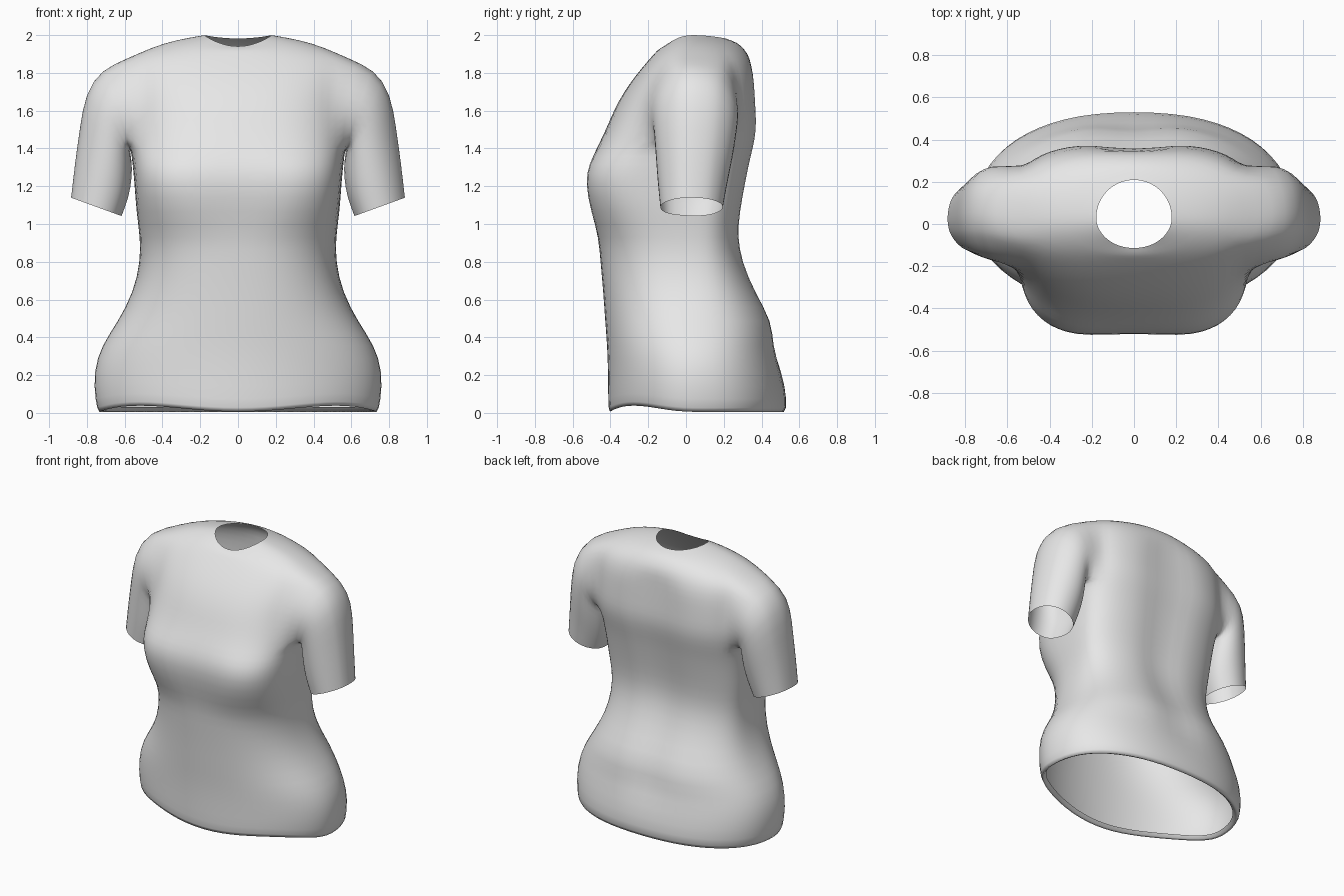
import bpy, bmesh, math

cube = bpy.data.objects.get("Cube")
if cube:
    bpy.data.objects.remove(cube)

fabric = bpy.data.materials.new("light_grey_fabric")
fabric.use_nodes = True
fabric.diffuse_color = (0.8, 0.8, 0.8, 1)
fabric.node_tree.nodes["Principled BSDF"].inputs["Base Color"].default_value = (0.8, 0.8, 0.8, 1)

COLUMNS = 32
MID_Y = 0.03
# Torso sections: height, half width, front y, back y, front and back squareness
SECTIONS = [
    (0.03, 0.71, -0.38, 0.48, 2.0, 2.3),
    (-0.015, 0.74, -0.41, 0.525, 2.0, 2.3),
    (0.06, 0.76, -0.415, 0.54, 2.0, 2.3),
    (0.22, 0.77, -0.415, 0.51, 2.0, 2.3),
    (0.36, 0.725, -0.42, 0.475, 2.1, 2.3),
    (0.48, 0.64, -0.43, 0.475, 2.2, 2.4),
    (0.64, 0.555, -0.44, 0.38, 2.4, 2.5),
    (0.80, 0.52, -0.455, 0.31, 2.5, 2.6),
    (0.93, 0.52, -0.465, 0.285, 2.7, 2.7),
    (1.06, 0.54, -0.515, 0.295, 3.2, 2.8),
    (1.22, 0.55, -0.545, 0.325, 3.8, 2.9),
    (1.32, 0.56, -0.525, 0.345, 3.5, 3.0),
    (1.40, 0.57, -0.475, 0.365, 3.1, 3.1),
    (1.50, 0.58, -0.425, 0.385, 2.8, 3.2),
    (1.60, 0.58, -0.385, 0.38, 2.6, 3.2),
    (1.70, 0.59, -0.33, 0.375, 2.5, 3.0),
    (1.79, 0.60, -0.265, 0.37, 2.4, 2.7),
    (1.875, 0.59, -0.195, 0.345, 2.3, 2.4),
    (1.935, 0.46, -0.165, 0.31, 2.2, 2.2),
    (1.975, 0.33, -0.145, 0.275, 2.0, 2.0),
    (2.00, 0.18, -0.115, 0.21, 2.0, 2.0),
]
ARM_LOW, ARM_HIGH, ARM_HALF = 12, 17, 3
# Sleeve sections: outer x, outer z, inner x, inner z, centre y, half depth
SLEEVE = [
    (0.725, 1.82, 0.57, 1.375, 0.05, 0.235),
    (0.81, 1.695, 0.555, 1.32, 0.05, 0.225),
    (0.84, 1.50, 0.555, 1.24, 0.045, 0.21),
    (0.865, 1.32, 0.57, 1.14, 0.035, 0.19),
    (0.885, 1.14, 0.61, 1.04, 0.03, 0.17),
]


def power(value, exponent):
    return math.copysign(abs(value) ** exponent, value)


def torso_ring(bm, z, half, front, back, front_square, back_square):
    ring = []
    # The collar sits lower at the front
    drop = 0.06 * max(0, min(1, (z - 1.87) / 0.13))
    for j in range(COLUMNS):
        a = 2 * math.pi * j / COLUMNS
        square = back_square if math.sin(a) > 0 else front_square
        x = half * power(math.cos(a), 2 / square)
        s = power(math.sin(a), 2 / square)
        y = MID_Y + s * (back - MID_Y if s > 0 else MID_Y - front)
        # Shallow grooves along the spine and between the breasts
        groove = math.exp(-(x / 0.11) ** 2)
        if s > 0 and 0.3 < z < 1.8:
            y -= 0.035 * groove
        if s < 0 and 1.0 < z < 1.4:
            y += 0.02 * groove
        lower = drop * s * s * (1 if s < 0 else 0.3)
        # The hem lifts a little at the front corners
        if s < 0 and z < 0.1:
            lower -= 0.035 * math.sin(2 * a) ** 2
        ring.append(bm.verts.new((x, y, z - lower)))
    return ring


def bridge(bm, a, b):
    for i in range(len(a)):
        k = (i + 1) % len(a)
        bm.faces.new((a[i], a[k], b[k], b[i]))


def add_sleeve(bm, rings, side):
    # Follow the armhole edge, then carry it out to the cuff
    h = ARM_HALF
    path = [(ARM_HIGH, k) for k in range(-h, h)]
    path += [(r, h) for r in range(ARM_HIGH, ARM_LOW, -1)]
    path += [(ARM_LOW, k) for k in range(h, -h, -1)]
    path += [(r, -h) for r in range(ARM_LOW, ARM_HIGH)]
    loop = [rings[r][(k if side > 0 else COLUMNS // 2 - k) % COLUMNS] for r, k in path]
    angles = [math.atan2((v.co.y - MID_Y) / 0.25, (v.co.z - 1.635) / 0.24) for v in loop]
    for ox, oz, ix, iz, cy, depth in SLEEVE:
        ring = []
        for t in angles:
            f = (1 + math.cos(t)) / 2
            x = ix + (ox - ix) * f
            ring.append(bm.verts.new((side * x, cy + depth * math.sin(t), iz + (oz - iz) * f)))
        bridge(bm, loop, ring)
        loop = ring


bm = bmesh.new()
rings = [torso_ring(bm, *s) for s in SECTIONS]

# Torso walls, leaving the armholes open
for r in range(len(rings) - 1):
    for j in range(COLUMNS):
        k = (j + 1) % COLUMNS
        near = min(abs((j + 0.5 - c + COLUMNS / 2) % COLUMNS - COLUMNS / 2) for c in (0, COLUMNS // 2))
        if ARM_LOW <= r < ARM_HIGH and near < ARM_HALF:
            continue
        bm.faces.new((rings[r][j], rings[r][k], rings[r + 1][k], rings[r + 1][j]))

for side in (1, -1):
    add_sleeve(bm, rings, side)

# Make sure the cloth faces outward
bmesh.ops.recalc_face_normals(bm, faces=bm.faces[:])
bm.normal_update()
probe = max(bm.faces, key=lambda f: f.calc_center_median().x)
if probe.normal.x < 0:
    bmesh.ops.reverse_faces(bm, faces=bm.faces[:])

mesh = bpy.data.meshes.new("shirt")
bm.to_mesh(mesh)
bm.free()
mesh.materials.append(fabric)
shirt = bpy.data.objects.new("shirt", mesh)
bpy.context.collection.objects.link(shirt)
for polygon in mesh.polygons:
    polygon.use_smooth = True
smooth = shirt.modifiers.new("soft_cloth", "SUBSURF")
smooth.levels = smooth.render_levels = 1
